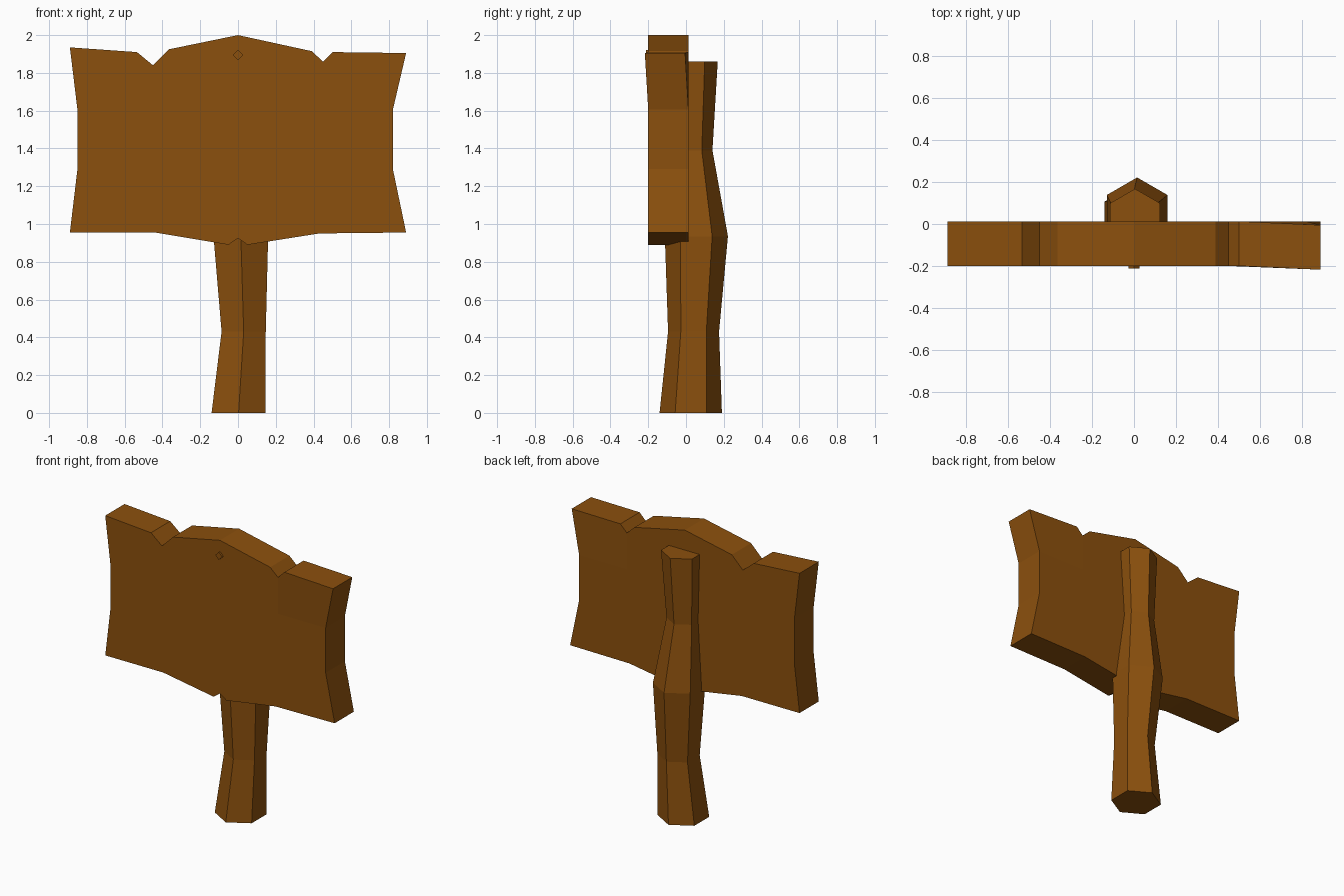
import bpy, bmesh, math

if "Cube" in bpy.data.objects:
    bpy.data.objects.remove(bpy.data.objects["Cube"])

wood = bpy.data.materials.new("brown wood")
wood.diffuse_color = (0.26, 0.08, 0.004, 1)
wood.use_nodes = True
wood.node_tree.nodes["Principled BSDF"].inputs["Base Color"].default_value = wood.diffuse_color


def finish(bm, name):
    bmesh.ops.recalc_face_normals(bm, faces=bm.faces[:])
    me = bpy.data.meshes.new(name)
    bm.to_mesh(me)
    bm.free()
    me.materials.append(wood)
    ob = bpy.data.objects.new(name, me)
    bpy.context.collection.objects.link(ob)
    return ob


def slab(outline, y0, y1):
    """Extrude an x/z outline from y0 to y1."""
    bm = bmesh.new()
    face = bm.faces.new([bm.verts.new((x, y0, z)) for x, z in outline])
    ext = bmesh.ops.extrude_face_region(bm, geom=[face], use_keep_orig=True)
    verts = [g for g in ext["geom"] if isinstance(g, bmesh.types.BMVert)]
    bmesh.ops.translate(bm, verts=verts, vec=(0, y1 - y0, 0))
    return bm


# Sign board: chipped outline, with the upper right corner bent forward
outline = [(-.89, 1.935), (-.535, 1.91), (-.45, 1.84), (-.365, 1.925), (0, 2),
           (.39, 1.915), (.45, 1.86), (.5, 1.91), (.89, 1.905), (.82, 1.605),
           (.82, 1.29), (.89, .955), (.43, .95), (.05, .89), (0, .925),
           (-.05, .89), (-.44, .955), (-.89, .955), (-.85, 1.29), (-.85, 1.605)]
bm = slab(outline, -.2, .013)
for co, no in (((.45, 0, 0), (1, 0, 0)), ((0, 0, 1.605), (0, 0, 1))):
    bmesh.ops.bisect_plane(bm, geom=bm.verts[:] + bm.edges[:] + bm.faces[:],
                           dist=1e-4, plane_co=co, plane_no=no)
for v in bm.verts:
    if v.co.x > .85 and v.co.z > 1.8:
        v.co.y -= .018
finish(bm, "sign_board")

# Nail head on the board
finish(slab([(-.027, 1.895), (0, 1.922), (.027, 1.895), (0, 1.868)],
            -.213, -.19), "nail_head")

# Post: crooked six-sided rings (height, centre x, centre y, radius)
rings = [(0, .003, .025, .165), (.43, .03, .04, .135), (.935, .015, .055, .167),
         (1.39, -.005, .027, .113), (1.86, .005, .03, .138)]
bm = bmesh.new()
loops = []
for z, cx, cy, r in rings:
    angles = [math.radians(30 + 60 * i) for i in range(6)]
    loops.append([bm.verts.new((cx + r * math.cos(a), cy + r * math.sin(a), z))
                  for a in angles])
for low, high in zip(loops, loops[1:]):
    for i in range(6):
        j = (i + 1) % 6
        bm.faces.new((low[i], low[j], high[j], high[i]))
bm.faces.new(loops[0])
bm.faces.new(loops[-1])
finish(bm, "post")
